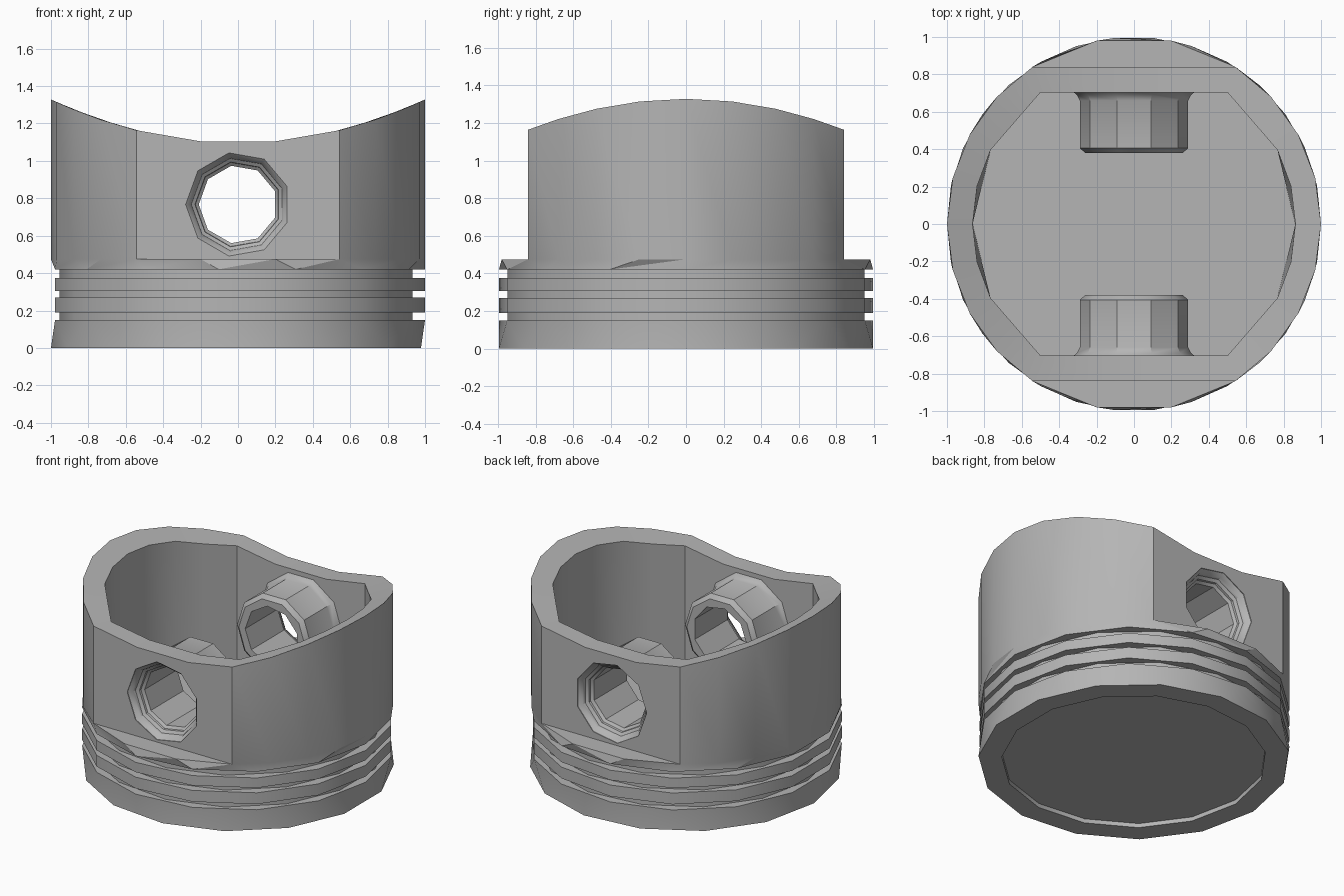
import bpy, bmesh, math
from math import cos, sin, radians, pi

if "Cube" in bpy.data.objects:
    bpy.data.objects.remove(bpy.data.objects["Cube"])

metal = bpy.data.materials.new("grey_metal")
metal.diffuse_color = (0.46, 0.46, 0.46, 1)
metal.use_nodes = True
metal.node_tree.nodes["Principled BSDF"].inputs["Base Color"].default_value = metal.diffuse_color


def make_object(name, bm):
    bmesh.ops.recalc_face_normals(bm, faces=bm.faces)
    mesh = bpy.data.meshes.new(name)
    bm.to_mesh(mesh)
    bm.free()
    mesh.materials.append(metal)
    ob = bpy.data.objects.new(name, mesh)
    bpy.context.collection.objects.link(ob)
    return ob


def quads(bm, a, b):
    """Join two loops with matching points."""
    n = len(a)
    for i in range(n):
        j = (i + 1) % n
        bm.faces.new((a[i], a[j], b[j], b[i]))


def stitch(bm, a, b):
    """Join two loops with differing points, advancing by angle."""
    def ang(loop, i):
        v = loop[i % len(loop)].co
        return (math.atan2(v.y, v.x) + 1e-4) % (2 * pi) + 2 * pi * (i // len(loop))
    i = j = 0
    while i < len(a) or j < len(b):
        if j >= len(b) or (i < len(a) and ang(a, i + 1) <= ang(b, j + 1)):
            bm.faces.new((a[i % len(a)], a[(i + 1) % len(a)], b[j % len(b)]))
            i += 1
        else:
            bm.faces.new((a[i % len(a)], b[(j + 1) % len(b)], b[j % len(b)]))
            j += 1


def ring(bm, r, z, start=0, n=15):
    return [bm.verts.new((r * cos(radians(start) + 2 * pi * i / n),
                          r * sin(radians(start) + 2 * pi * i / n), z)) for i in range(n)]


def four_way(quarter):
    """Mirror a quarter outline, which starts on +x, into a full outline."""
    half = quarter + [(-x, y) for x, y in reversed(quarter)]
    return half + [(x, -y) for x, y in reversed(half[1:-1])]


def turned(name, profile, n, start, centre_z):
    """Solid turned around a line along y, profile of (y, radius)."""
    bm = bmesh.new()
    loops = [[bm.verts.new((r * cos(radians(start) + 2 * pi * i / n), y,
                            centre_z + r * sin(radians(start) + 2 * pi * i / n)))
              for i in range(n)] for y, r in profile]
    for a, b in zip(loops, loops[1:]):
        quads(bm, a, b)
    bm.faces.new(loops[0])
    bm.faces.new(loops[-1])
    return make_object(name, bm)


def saddle(x):
    return 1.095 + 0.233 * x * x


# Outlines: skirt with two flats, wide ledge, hollow at the rim and at the floor
arc = [(cos(radians(14.28 * i)), sin(radians(14.28 * i))) for i in range(5)]
skirt = four_way(arc + [(0.2, arc[4][1])])
ledge = four_way(arc + [(0.2, 0.98)])
inner = [(0.863 * cos(radians(13.63 * i)), 0.863 * sin(radians(13.63 * i))) for i in range(5)]
for k in (3,):
    inner[k] = tuple((inner[k - 1][c] + inner[k + 1][c]) / 2 for c in (0, 1))
rim_in = four_way(inner + [(0.2, inner[4][1])])
inner[1] = tuple((inner[0][c] + inner[2][c]) / 2 for c in (0, 1))
floor_in = four_way(inner + [(0.2, inner[4][1])])

# Body: hollow, rim, skirt
bm = bmesh.new()
floor = [bm.verts.new((x, y, 0.3)) for x, y in floor_in]
bm.faces.new(floor)
rim_a = [bm.verts.new((x, y, saddle(x))) for x, y in rim_in]
rim_b = [bm.verts.new((x, y, saddle(x))) for x, y in skirt]
base = [bm.verts.new((x, y, 0.475)) for x, y in skirt]
quads(bm, floor, rim_a)
quads(bm, rim_a, rim_b)
quads(bm, rim_b, base)

# Ledges below the flats share the arc points with the skirt
outer = []
for v, (x, y) in zip(base, ledge):
    outer.append(bm.verts.new((x, y, 0.475)) if abs(x) < 0.3 else v)
for s in (1, -1):
    pick = lambda loop: sorted([v for v in loop if abs(v.co.x) < 0.6 and v.co.y * s > 0.8],
                               key=lambda v: v.co.x)
    a, b = pick(base), pick(outer)
    bm.faces.new(a + b[-2:0:-1])

# Ring lands and grooves
previous = outer
for top, bottom in ((0.42, 0.375), (0.305, 0.27), (0.19, 0.15)):
    for r, z, start in ((1, top, 0), (0.955, top, 12), (0.955, bottom, 12), (1, bottom, 0)):
        loop = ring(bm, r, z, start)
        stitch(bm, previous, loop)
        previous = loop

# Crown with shallow dish underneath
for r, z in ((1, 0), (0.85, 0), (0.85, 0.03)):
    loop = ring(bm, r, z, 12)
    stitch(bm, previous, loop)
    previous = loop
bm.faces.new(previous)
body = make_object("piston_body", bm)

# Pin bosses inside the skirt
parts = [body]
for s, name in ((-1, "front_pin_boss"), (1, "back_pin_boss")):
    prof = [(0.38, 0.26), (0.405, 0.29), (0.66, 0.29), (0.69, 0.305), (0.706, 0.325)]
    parts.append(turned(name, [(s * y, r) for y, r in prof], 10, 0, 0.767))

# Stepped pin bore
side = [(0.95, 0.28), (0.835, 0.28), (0.81, 0.255), (0.79, 0.25), (0.775, 0.23),
        (0.76, 0.228), (0.745, 0.21)]
bore = turned("pin_bore_cutter", [(-y, r) for y, r in side] + side[::-1], 9, 20, 0.767)
bore.hide_render = True

for ob in parts:
    bpy.ops.object.select_all(action='DESELECT')
    bpy.context.view_layer.objects.active = ob
    ob.select_set(True)
    mod = ob.modifiers.new("bore", 'BOOLEAN')
    mod.operation, mod.solver, mod.object = 'DIFFERENCE', 'EXACT', bore
    bpy.ops.object.modifier_apply(modifier=mod.name)
    bpy.ops.object.shade_smooth_by_angle(angle=radians(30))
bore.hide_set(True)
